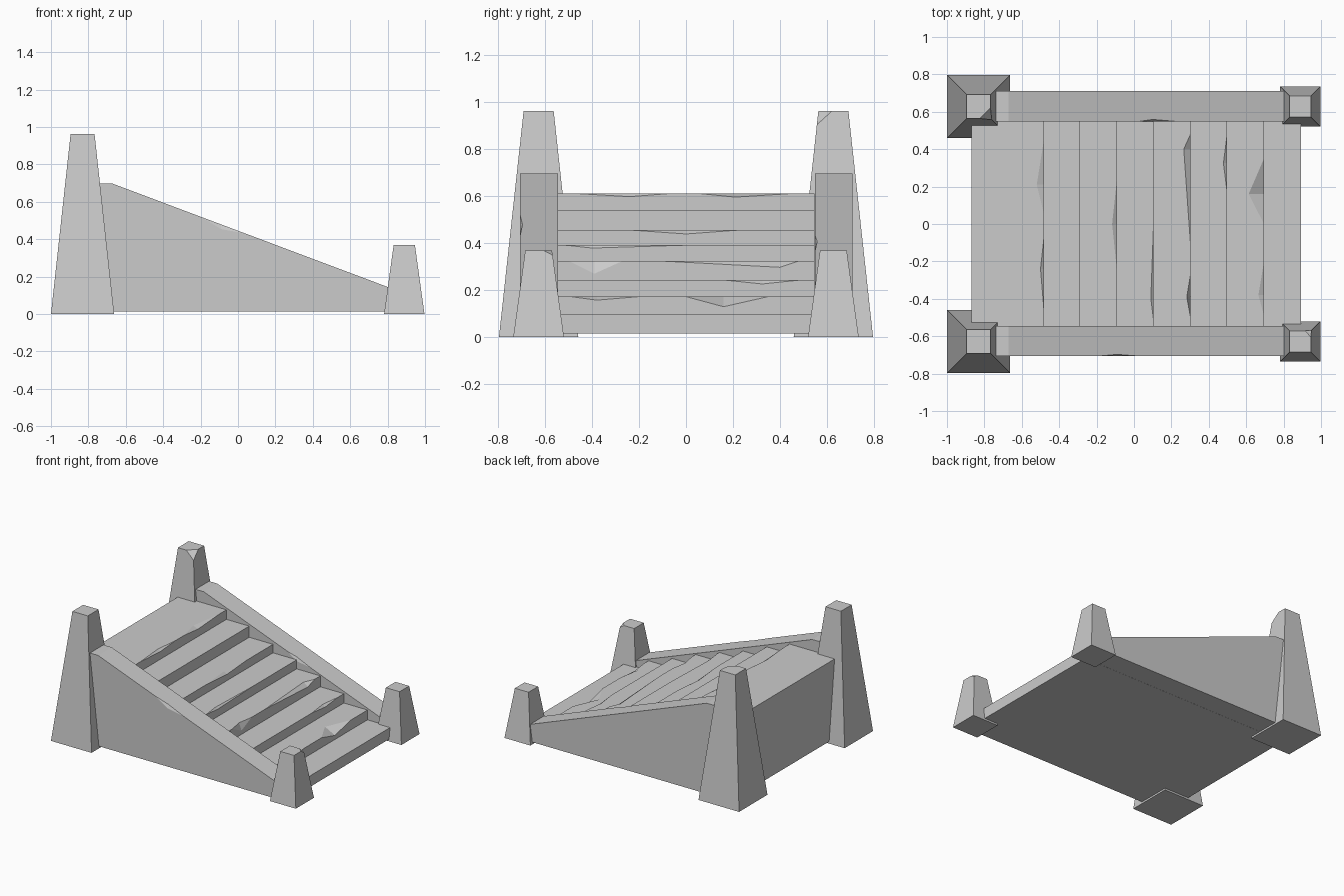
import bpy, bmesh
from mathutils import Vector as V

if "Cube" in bpy.data.objects:
    bpy.data.objects.remove(bpy.data.objects["Cube"])


def finish(bm, name):
    bmesh.ops.recalc_face_normals(bm, faces=bm.faces[:])
    me = bpy.data.meshes.new(name)
    bm.to_mesh(me)
    bm.free()
    bpy.context.collection.objects.link(bpy.data.objects.new(name, me))


def prism(profile, y0, y1):
    """Extrude an (x, z) profile along y."""
    bm = bmesh.new()
    f = bm.faces.new([bm.verts.new((x, y0, z)) for x, z in profile])
    new = bmesh.ops.extrude_face_region(bm, geom=[f])["geom"]
    bmesh.ops.translate(bm, vec=(0, y1 - y0, 0),
                        verts=[g for g in new if isinstance(g, bmesh.types.BMVert)])
    bmesh.ops.recalc_face_normals(bm, faces=bm.faces[:])
    return bm


def chip(bm, a, apex, b, off1, off2):
    """Knock a notch out of the edge running through a and b."""
    a, apex, b = V(a), V(apex), V(b)

    def off_edge(e):
        p, q = (v.co for v in e.verts)
        return sum((p - s).length + (q - s).length - (p - q).length for s in (a, b))
    edge = min(bm.edges, key=off_edge)
    ends = set(edge.verts)
    va, vb = bm.verts.new(a), bm.verts.new(b)
    mids = [bm.verts.new(apex + V(o)) for o in (off1, off2)]
    for f in list(edge.link_faces):
        f.normal_update()
        vs, n = list(f.verts), f.normal.copy()
        m = min(mids, key=lambda v: abs((v.co - vs[0].co).dot(n)))
        i = next(k for k in range(len(vs)) if {vs[k], vs[(k + 1) % len(vs)]} == ends)
        run = [va, m, vb]
        if (a - vs[i].co).length > (b - vs[i].co).length:
            run.reverse()
        bm.faces.remove(f)
        bm.faces.new(vs[:i + 1] + run + vs[i + 1:])
    bm.edges.remove(edge)
    for v in (va, vb):
        bm.faces.new([v] + mids)


def post(name, cx, cy, base, top, height, cut=None):
    """Tapered square post, optionally with one top corner sliced off."""
    bm = bmesh.new()
    bmesh.ops.create_cube(bm, size=2)
    for v in bm.verts:
        r = top if v.co.z > 0 else base
        v.co = (cx + v.co.x * r, cy + v.co.y * r, height if v.co.z > 0 else 0)
    if cut:
        p, q, r = map(V, cut)
        n = (q - p).cross(r - p)
        if n.dot(V((cx, cy, 0)) - p) > 0:
            n.negate()
        res = bmesh.ops.bisect_plane(bm, geom=bm.verts[:] + bm.edges[:] + bm.faces[:],
                                     plane_co=p, plane_no=n, clear_outer=True)
        bmesh.ops.holes_fill(bm, edges=[g for g in res["geom_cut"]
                                        if isinstance(g, bmesh.types.BMEdge)])
    finish(bm, name)


# Corner posts: tall at the top of the flight, short at the bottom
PY = 0.628
post("tall_post_front", -0.831, -PY, 0.169, 0.064, 0.963)
post("tall_post_back", -0.831, PY, 0.169, 0.064, 0.963,
     [(-0.767, 0.622, 0.963), (-0.825, 0.564, 0.963), (-0.761, 0.558, 0.905)])
post("short_post_front", 0.889, -PY, 0.108, 0.057, 0.368,
     [(0.946, -0.605, 0.368), (0.915, -0.571, 0.368), (0.95, -0.567, 0.347)])
post("short_post_back", 0.889, PY, 0.108, 0.057, 0.368)

# Stair block
BOTTOM = 0.015
edges_x = [-0.48, -0.29, -0.092, 0.105, 0.302, 0.498, 0.695, 0.893]
tops_z = [0.612, 0.54, 0.456, 0.392, 0.324, 0.242, 0.172, 0.098]
profile = [(-0.87, BOTTOM), (-0.87, tops_z[0])]
for i, (x, z) in enumerate(zip(edges_x, tops_z)):
    profile += [(x, z), (x, tops_z[i + 1] if i < 7 else BOTTOM)]
stairs = prism(profile, -0.548, 0.548)

# Worn notches in the step edges: step, y start, y apex, y end, depth, drop
for s, y0, ym, y1, depth, drop in [
        (0, -0.48, -0.24, -0.06, 0.02, 0.014),
        (0, 0.05, 0.21, 0.46, 0.04, 0.016),
        (2, -0.24, 0.0, 0.23, 0.025, 0.017),
        (3, -0.52, -0.4, 0.02, 0.015, 0.013),
        (4, -0.5, -0.39, -0.27, 0.02, 0.054),
        (4, -0.11, 0.4, 0.48, 0.036, 0.027),
        (5, 0.17, 0.325, 0.48, 0.02, 0.016),
        (6, -0.49, -0.38, -0.2, 0.03, 0.015),
        (6, 0.0, 0.16, 0.35, 0.082, 0.043)]:
    x, z = edges_x[s], tops_z[s]
    chip(stairs, (x, y0, z), (x, ym, z), (x, y1, z), (-depth, 0, 0), (0, 0, -drop))
finish(stairs, "stairs")

# Sloping side walls, each with one small chip on its top edge
side = [(-0.87, BOTTOM), (-0.87, 0.697), (-0.67, 0.697), (0.805, 0.143), (0.805, BOTTOM)]


def on_slope(x, y):
    return (x, y, 0.697 + (x + 0.67) * (0.143 - 0.697) / 1.475)


for name, y0, y1, yc, xs in [
        ("side_wall_front", -0.707, -0.546, -0.707, (-0.2, -0.09, 0.04)),
        ("side_wall_back", 0.549, 0.71, 0.549, (0.03, 0.1, 0.22))]:
    wall = prism(side, y0, y1)
    chip(wall, *[on_slope(x, yc) for x in xs], (0, 0.01, 0), (0, 0, -0.025))
    finish(wall, name)
